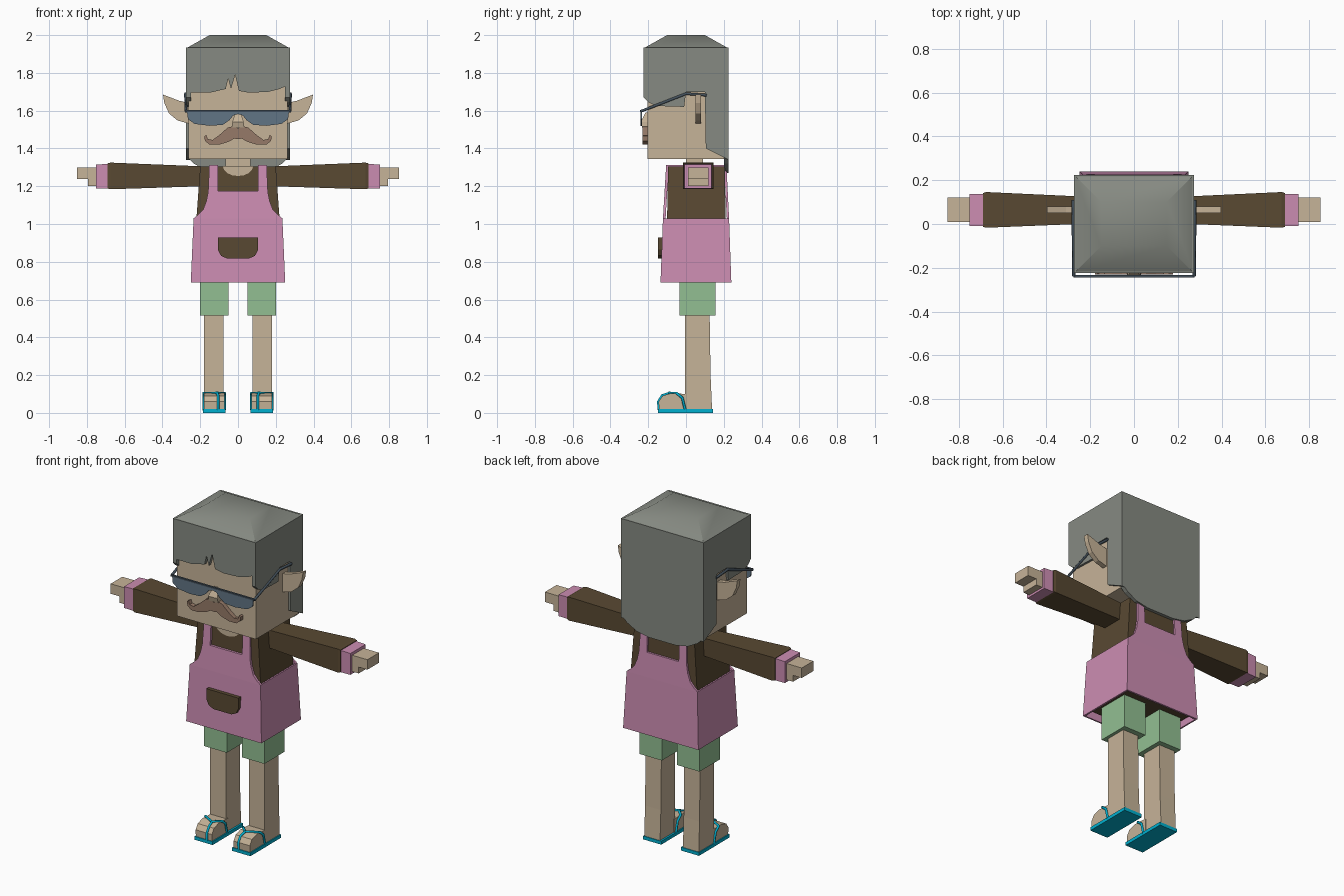
import bpy, bmesh, math
from mathutils import Vector

cube = bpy.data.objects.get("Cube")
if cube:
    bpy.data.objects.remove(cube, do_unlink=True)


def material(name, hexcode):
    rgb = [int(hexcode[i:i + 2], 16) / 255 for i in (0, 2, 4)]
    lin = [c / 12.92 if c < 0.04 else ((c + 0.055) / 1.055) ** 2.4 for c in rgb]
    m = bpy.data.materials.new(name)
    m.use_nodes = True
    m.diffuse_color = (*lin, 1)
    bsdf = m.node_tree.nodes["Principled BSDF"]
    bsdf.inputs["Base Color"].default_value = (*lin, 1)
    bsdf.inputs["Roughness"].default_value = 0.8
    return m


SKIN = material("skin", "C6B398")
HAIR = material("grey_hair", "868A82")
SHIRT = material("brown_cloth", "594932")
PINK = material("pink_cloth", "CC8DB2")
GREEN = material("green_cloth", "92BF92")
CYAN = material("cyan_rubber", "00B0D0")
LENS = material("lens_blue_grey", "617585")
FRAME = material("dark_frame", "44515C")
TACHE = material("moustache_brown", "967A68")


def finish(bm, name, mat, mirror=False):
    bmesh.ops.recalc_face_normals(bm, faces=bm.faces)
    me = bpy.data.meshes.new(name)
    bm.to_mesh(me)
    bm.free()
    me.materials.append(mat)
    ob = bpy.data.objects.new(name, me)
    bpy.context.collection.objects.link(ob)
    if mirror:
        ob.modifiers.new("Mirror", "MIRROR")
    return ob


def loft(name, rings, mat, mirror=False, caps=True):
    """Skin a list of equal-length point rings."""
    bm = bmesh.new()
    loops = [[bm.verts.new(p) for p in ring] for ring in rings]
    n = len(loops[0])
    for a, b in zip(loops, loops[1:]):
        for i in range(n):
            j = (i + 1) % n
            bm.faces.new((a[i], a[j], b[j], b[i]))
    if caps:
        bm.faces.new(loops[0])
        bm.faces.new(loops[-1])
    return finish(bm, name, mat, mirror)


def rect_z(z, x0, x1, y0, y1):
    return [(x0, y0, z), (x1, y0, z), (x1, y1, z), (x0, y1, z)]


def rect_x(x, y0, y1, z0, z1):
    return [(x, y0, z0), (x, y1, z0), (x, y1, z1), (x, y0, z1)]


def box(name, x, y, z, mat, mirror=False):
    return loft(name, [rect_z(h, *x, *y) for h in z], mat, mirror)


def panel_y(name, outline, y0, y1, mat, mirror=False, lean=0):
    """Outline in x, z given thickness along y; lean tilts it above the waist."""
    rings = [[(x, y + lean * (z - WAIST), z) for x, z in outline] for y in (y0, y1)]
    return loft(name, rings, mat, mirror)


def panel_x(name, outline, x0, x1, mat, mirror=True):
    return loft(name, [[(x, y, z) for y, z in outline] for x in (x0, x1)], mat, mirror)


def tube(name, points, radius, mat):
    cu = bpy.data.curves.new(name, "CURVE")
    cu.dimensions = "3D"
    cu.bevel_depth = radius
    cu.bevel_resolution = 1
    cu.use_fill_caps = True
    sp = cu.splines.new("POLY")
    sp.points.add(len(points) - 1)
    for p, co in zip(sp.points, points):
        p.co = (*co, 1)
    tmp = bpy.data.objects.new(name, cu)
    bpy.context.collection.objects.link(tmp)
    me = bpy.data.meshes.new_from_object(
        tmp.evaluated_get(bpy.context.evaluated_depsgraph_get()))
    bpy.data.objects.remove(tmp, do_unlink=True)
    me.materials.clear()
    me.materials.append(mat)
    ob = bpy.data.objects.new(name, me)
    bpy.context.collection.objects.link(ob)
    ob.modifiers.new("Mirror", "MIRROR")
    return ob


WAIST = 1.03

# Head, nose and ears
box("head", (-0.262, 0.262), (-0.205, 0.205), (1.345, 1.91), SKIN)
box("neck", (-0.065, 0.065), (0.0, 0.09), (1.29, 1.36), SKIN)
loft("nose", [rect_z(1.51, -0.032, 0.032, -0.232, -0.2),
              rect_z(1.54, -0.03, 0.03, -0.24, -0.2),
              rect_z(1.59, -0.014, 0.014, -0.215, -0.2)], SKIN)
panel_y("ear", [(0.255, 1.64), (0.31, 1.652), (0.397, 1.685), (0.39, 1.64),
                (0.365, 1.585), (0.32, 1.548), (0.255, 1.53)], 0.05, 0.08, SKIN, True)

# Hair: fringe, sides, back and a shallow crown
panel_y("hair_fringe",
        [(-0.275, 1.935), (-0.275, 1.695), (-0.15, 1.695), (-0.065, 1.715), (-0.052, 1.77),
         (-0.037, 1.715), (-0.015, 1.79), (0.005, 1.705), (0.06, 1.695), (0.16, 1.7),
         (0.22, 1.715), (0.275, 1.74), (0.275, 1.935)], -0.225, -0.2, HAIR)
panel_x("hair_side",
        [(-0.225, 1.935), (-0.225, 1.67), (-0.2, 1.645), (-0.16, 1.625), (-0.01, 1.62),
         (0.0, 1.7), (0.1, 1.7), (0.105, 1.4), (0.225, 1.34), (0.225, 1.935)],
        0.25, 0.275, HAIR)
panel_y("hair_back",
        [(0.275, 1.935), (0.275, 1.36), (0.235, 1.32), (0.17, 1.285), (0.09, 1.27),
         (-0.09, 1.27), (-0.17, 1.285), (-0.235, 1.32), (-0.275, 1.36), (-0.275, 1.935)],
        0.2, 0.225, HAIR)
crown = loft("hair_crown", [rect_z(1.9, -0.275, 0.275, -0.225, 0.225),
                            rect_z(1.93, -0.275, 0.275, -0.225, 0.225),
                            rect_z(2.0, -0.15, 0.15, -0.1, 0.1)], HAIR)
bpy.context.view_layer.objects.active = crown
crown.select_set(True)
bpy.ops.object.shade_smooth_by_angle(angle=math.radians(35))

# Sunglasses
panel_y("sunglass_lens",
        [(0, 1.597), (0.27, 1.597), (0.265, 1.555), (0.23, 1.53), (0.15, 1.52),
         (0.08, 1.525), (0.045, 1.55), (0.025, 1.575), (0, 1.582)], -0.24, -0.234, LENS, True)
box("sunglass_brow", (-0.277, 0.277), (-0.244, -0.232), (1.594, 1.603), FRAME)
tube("sunglass_arm", [(0.275, -0.238, 1.597), (0.277, 0.0, 1.69), (0.277, 0.11, 1.682)],
     0.008, FRAME)

# Moustache
panel_y("moustache",
        [(0, 1.505), (0.02, 1.52), (0.055, 1.51), (0.1, 1.47), (0.135, 1.445),
         (0.16, 1.45), (0.168, 1.47), (0.178, 1.465), (0.175, 1.44), (0.15, 1.42),
         (0.1, 1.42), (0.05, 1.435), (0.02, 1.452), (0, 1.45)], -0.23, -0.2, TACHE, True)

# Shirt body and neckline
loft("shirt_body", [rect_z(0.715, -0.222, 0.222, -0.1, 0.21),
                    rect_z(WAIST, -0.22, 0.22, -0.1, 0.21),
                    rect_z(1.305, -0.2, 0.2, -0.095, 0.205)], SHIRT)
neckline = [(0.08 * math.cos(math.pi * i / 8), 1.306 - 0.052 * math.sin(math.pi * i / 8))
            for i in range(9)]
panel_y("neckline_skin", neckline, -0.1, -0.092, SKIN)

# Apron: open skirt, front and back bibs, shoulder straps, pocket
skirt = loft("apron_skirt", [rect_z(0.69, -0.25, 0.25, -0.135, 0.24),
                             rect_z(WAIST, -0.235, 0.235, -0.122, 0.228)], PINK, caps=False)
solid = skirt.modifiers.new("Thickness", "SOLIDIFY")
solid.thickness = 0.014
solid.offset = -1
bib = [(0, WAIST), (0.235, WAIST), (0.215, 1.045), (0.185, 1.075), (0.168, 1.12),
       (0.158, 1.17), (0.152, 1.312), (0.106, 1.312), (0.106, 1.175), (0, 1.175)]
panel_y("apron_bib_front", bib, -0.122, -0.108, PINK, True, lean=0.06)
panel_y("apron_bib_back", bib, 0.216, 0.228, PINK, True, lean=-0.05)
box("shoulder_strap", (0.106, 0.152), (-0.1, 0.21), (1.3, 1.312), PINK, True)
panel_y("apron_pocket", [(-0.107, 0.928), (-0.107, 0.865), (-0.09, 0.832), (-0.06, 0.818),
                         (0.06, 0.818), (0.09, 0.832), (0.107, 0.865), (0.107, 0.928)],
        -0.148, -0.12, SHIRT)

# Arms, cuffs and hands
loft("sleeve", [rect_x(0.18, 0.003, 0.123, 1.2, 1.305),
                rect_x(0.675, -0.017, 0.146, 1.184, 1.325),
                rect_x(0.69, -0.013, 0.142, 1.188, 1.321)], SHIRT, True)
loft("cuff", [rect_x(0.68, -0.01, 0.138, 1.187, 1.318),
              rect_x(0.752, -0.008, 0.136, 1.187, 1.315)], PINK, True)
box("palm", (0.74, 0.795), (0.01, 0.12), (1.2, 1.298), SKIN, True)
box("fingers", (0.79, 0.853), (0.01, 0.12), (1.238, 1.298), SKIN, True)

# Shorts, legs and feet
box("shorts_leg", (0.05, 0.2), (-0.035, 0.157), (0.515, 0.73), GREEN, True)
loft("leg", [rect_z(0.015, 0.076, 0.181, -0.005, 0.138),
             rect_z(0.2, 0.076, 0.181, -0.005, 0.13),
             rect_z(0.53, 0.076, 0.181, -0.005, 0.125)], SKIN, True)
panel_x("foot", [(0.01, 0.015), (-0.143, 0.015), (-0.145, 0.06), (-0.125, 0.09),
                 (-0.08, 0.104), (-0.04, 0.102), (0.01, 0.1)], 0.072, 0.18, SKIN)

# Sandals: sole, toe post and side straps
box("sandal_sole", (0.065, 0.186), (-0.148, 0.142), (0, 0.02), CYAN, True)
tube("sandal_toe_post", [(0.105, -0.145, 0.015), (0.105, -0.147, 0.06),
                         (0.105, -0.127, 0.092), (0.11, -0.09, 0.105)], 0.007, CYAN)
for name, side in (("inner", 0.07), ("outer", 0.182)):
    tube("sandal_strap_" + name, [(0.11, -0.09, 0.106), (side, -0.05, 0.105),
                                  (side, -0.02, 0.08), (side, -0.004, 0.015)], 0.007, CYAN)
